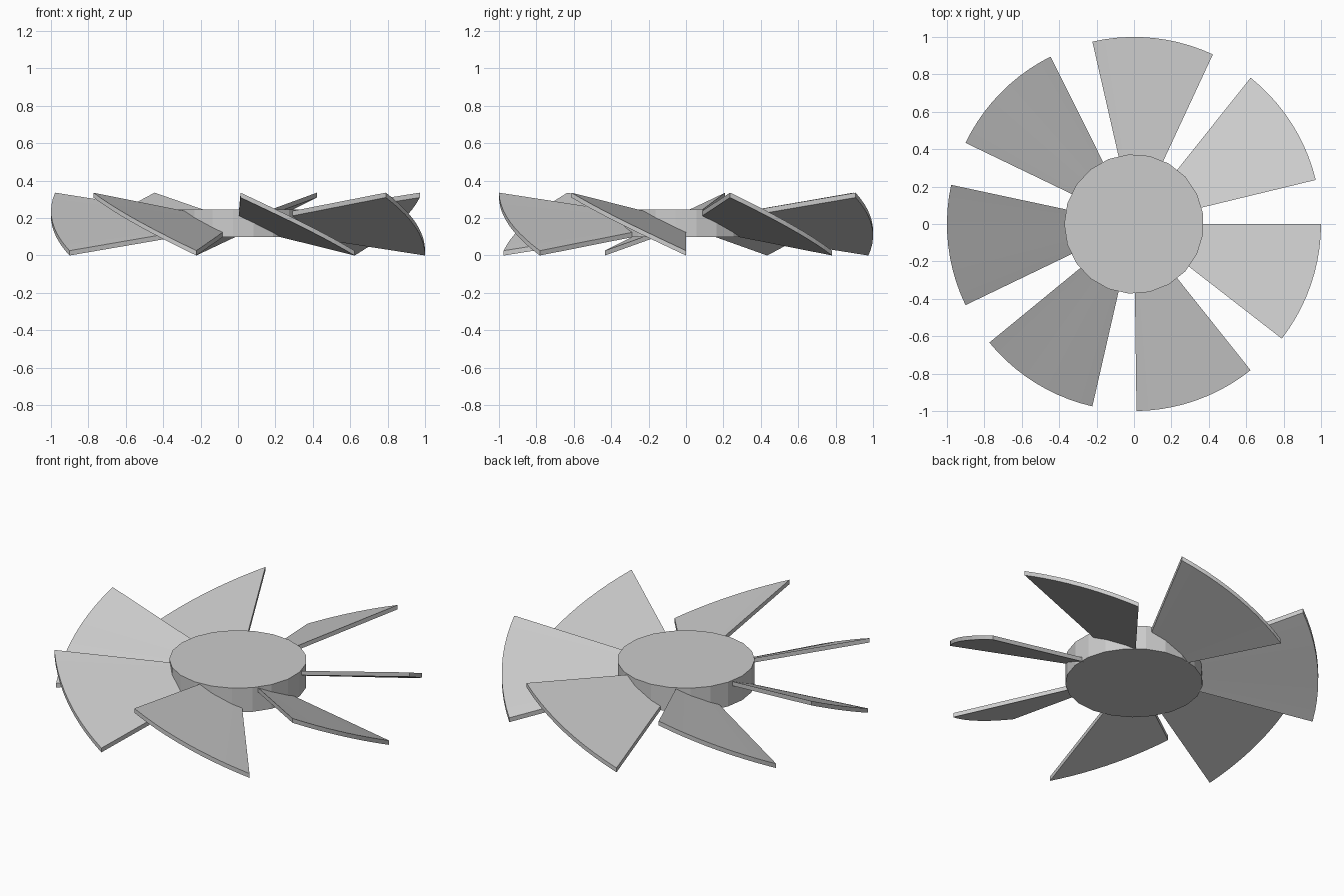
import bpy, bmesh, math

if "Cube" in bpy.data.objects:
    bpy.data.objects.remove(bpy.data.objects["Cube"])

BLADES = 7
SWEEP = math.radians(37.8)
STEPS = 10
R_IN, R_OUT = 0.33, 1.0
Z_MID, RISE, THICK = 0.1675, 0.155, 0.026


def finish(bm, name):
    bmesh.ops.recalc_face_normals(bm, faces=bm.faces)
    mesh = bpy.data.meshes.new(name)
    bm.to_mesh(mesh)
    bm.free()
    obj = bpy.data.objects.new(name, mesh)
    bpy.context.collection.objects.link(obj)
    return obj


# Hub: short faceted disc
bm = bmesh.new()
bmesh.ops.create_cone(bm, cap_ends=True, segments=21, radius1=0.373, radius2=0.373, depth=0.145)
hub = finish(bm, "hub")
hub.location.z = 0.172
hub.rotation_euler.z = math.radians(90)


# Blade: pitched sector plate, its height offset growing with radius
def make_blade(name):
    bm = bmesh.new()
    rows = []
    for i in range(STEPS + 1):
        t = i / STEPS
        a = -SWEEP * t
        row = []
        for r, side in ((R_IN, -1), (R_OUT, -1), (R_OUT, 1), (R_IN, 1)):
            z = Z_MID + RISE * r * (2 * t - 1) + side * THICK / 2
            row.append(bm.verts.new((r * math.cos(a), r * math.sin(a), z)))
        rows.append(row)
    for p, q in zip(rows, rows[1:]):
        for j in range(4):
            k = (j + 1) % 4
            bm.faces.new((p[j], p[k], q[k], q[j]))
    bm.faces.new(rows[0])
    bm.faces.new(rows[-1][::-1])
    return finish(bm, name)


# Ring of identical blades around the hub
first = make_blade("blade_1")
for n in range(1, BLADES):
    blade = bpy.data.objects.new(f"blade_{n + 1}", first.data)
    blade.rotation_euler.z = n * math.tau / BLADES
    bpy.context.collection.objects.link(blade)
